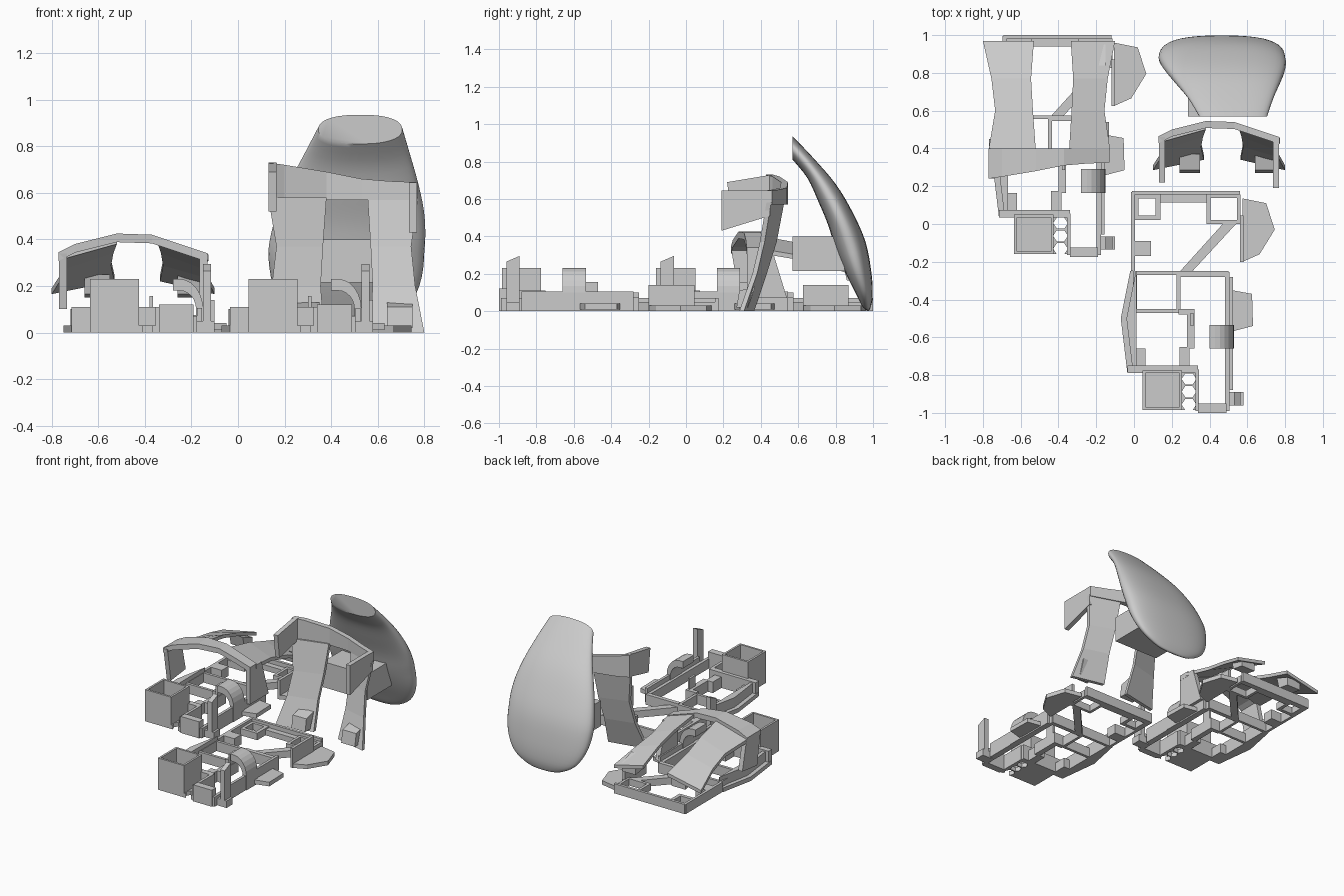
import bpy, bmesh, math
from mathutils import Matrix, Vector

if "Cube" in bpy.data.objects:
    bpy.data.objects.remove(bpy.data.objects["Cube"])

grey = bpy.data.materials.new("light_grey")
grey.diffuse_color = (0.6, 0.6, 0.6, 1)
grey.use_nodes = True
grey.node_tree.nodes["Principled BSDF"].inputs["Base Color"].default_value = grey.diffuse_color


def make(name, verts, faces):
    me = bpy.data.meshes.new(name)
    me.from_pydata(verts, [], faces)
    bm = bmesh.new()
    bm.from_mesh(me)
    bmesh.ops.recalc_face_normals(bm, faces=bm.faces)
    bm.to_mesh(me)
    bm.free()
    me.materials.append(grey)
    ob = bpy.data.objects.new(name, me)
    bpy.context.collection.objects.link(ob)
    return ob


def prism(name, pts, lo, hi, axis='z'):
    """Extrude a 2D outline along one axis."""
    put = {'z': lambda a, b, h: (a, b, h), 'x': lambda a, b, h: (h, a, b),
           'y': lambda a, b, h: (a, h, b)}[axis]
    n = len(pts)
    verts = [put(a, b, h) for h in (lo, hi) for a, b in pts]
    faces = [tuple(range(n)), tuple(range(n, 2 * n))]
    faces += [(i, (i + 1) % n, n + (i + 1) % n, n + i) for i in range(n)]
    return make(name, verts, faces)


def box(name, x0, x1, y0, y1, top):
    return prism(name, [(x0, y0), (x1, y0), (x1, y1), (x0, y1)], 0, top)


def ring(name, x0, x1, y0, y1, wall, top):
    """Rectangular frame around a rectangular hole."""
    verts = [(x, y, z) for z in (0, top) for w in (0, wall)
             for x, y in ((x0 + w, y0 + w), (x1 - w, y0 + w), (x1 - w, y1 - w), (x0 + w, y1 - w))]
    faces = []
    for i in range(4):
        j = (i + 1) % 4
        faces += [(i, j, 4 + j, 4 + i), (8 + i, 8 + j, 12 + j, 12 + i),
                  (i, j, 8 + j, 8 + i), (4 + i, 4 + j, 12 + j, 12 + i)]
    return make(name, verts, faces)


def strip(name, edge_a, edge_b, t):
    """Closed plate between two edges, with thickness t downwards."""
    n = len(edge_a)
    verts = [(x, y, z - d) for d in (0, t) for e in (edge_a, edge_b) for x, y, z in e]
    faces = [(0, n, 3 * n, 2 * n), (n - 1, 2 * n - 1, 4 * n - 1, 3 * n - 1)]
    for i in range(n - 1):
        for p, q in ((0, n), (2 * n, 3 * n), (0, 2 * n), (n, 3 * n)):
            faces.append((p + i, p + i + 1, q + i + 1, q + i))
    return make(name, verts, faces)


def copy_all(parts, suffix, matrix):
    for ob in parts:
        dup = ob.copy()
        dup.name = ob.name + suffix
        dup.matrix_world = matrix
        bpy.context.collection.objects.link(dup)


# Chassis, rear part
box("rear_left_rail", -0.015, 0.005, -0.25, 0.17, 0.07)
box("rear_bar", -0.01, 0.56, 0.155, 0.175, 0.07)
ring("rear_left_socket", 0, 0.14, 0.02, 0.16, 0.025, 0.05)
box("rear_cross_bar", 0.14, 0.39, 0.115, 0.156, 0.04)
ring("rear_right_socket", 0.385, 0.565, 0, 0.157, 0.02, 0.05)
box("rear_small_block", 0, 0.09, -0.17, -0.09, 0.07)
box("thumb_wall", 0.56, 0.58, -0.2, 0.045, 0.14)
prism("diagonal_brace", [(0.47, 0), (0.54, 0), (0.3, -0.26), (0.235, -0.26)], 0, 0.05)
prism("rear_wing", [(0.575, 0.135), (0.7, 0.11), (0.745, -0.03), (0.665, -0.16), (0.575, -0.2)], 0, 0.03)

# Chassis, middle part
ring("middle_socket", -0.005, 0.245, -0.47, -0.25, 0.02, 0.07)
side = [(-0.02, -0.25), (-0.07, -0.5), (-0.035, -0.79)]
prism("left_side_plate", side + [(0, -0.79), (0, -0.25)], 0, 0.03)
prism("left_side_rib", [(x + 0.03, y) for x, y in side] + [(0.012, -0.79), (0.012, -0.25)], 0, 0.1)
box("left_step", 0, 0.06, -0.755, -0.66, 0.07)
box("inner_rail", 0.28, 0.32, -0.66, -0.46, 0.08)
box("inner_rail_link", 0.235, 0.32, -0.48, -0.45, 0.08)
box("inner_rail_step", 0.24, 0.295, -0.76, -0.65, 0.08)
box("inner_post", 0.3, 0.315, -0.54, -0.47, 0.157)
box("middle_cross_bar", 0.24, 0.5, -0.28, -0.25, 0.075)
box("right_rail", 0.482, 0.505, -0.99, -0.255, 0.07)
box("right_rail_wall", 0.505, 0.525, -0.88, -0.28, 0.105)
prism("front_wing", [(0.515, -0.35), (0.625, -0.37), (0.63, -0.54), (0.515, -0.57)], 0.01, 0.04)

# Chassis, front part
box("front_cross_bar", -0.035, 0.34, -0.79, -0.75, 0.11)
ring("front_box", 0.045, 0.255, -0.985, -0.775, 0.015, 0.23)
box("front_box_floor", 0.05, 0.25, -0.98, -0.78, 0.02)
box("front_slot_bar", 0.34, 0.49, -1, -0.95, 0.12)
box("front_divider", 0.325, 0.345, -0.99, -0.77, 0.11)
prism("tall_post", [(-0.96, 0), (-0.89, 0), (-0.89, 0.295), (-0.96, 0.265)], 0.53, 0.565, 'x')
box("post_foot", 0.505, 0.58, -0.96, -0.89, 0.05)

# Curved hook beside the right rail: a bent strip
arc = [(math.sin(k * math.pi / 12), math.cos(k * math.pi / 12)) for k in range(7)]
outer = [(0.4, 0.23)] + [(0.43 + 0.1 * s, 0.1 + 0.13 * c) for s, c in arc] + [(0.53, 0)]
inner = [(0.4, 0.18)] + [(0.43 + 0.07 * s, 0.1 + 0.08 * c) for s, c in arc] + [(0.5, 0)]
prism("hook", outer + inner[::-1], -0.66, -0.535, 'y')

# Front floor with three hexagonal holes
floor = box("hex_hole_floor", 0.25, 0.335, -0.985, -0.775, 0.03)
for i in range(3):
    hexagon = [(0.291 + 0.039 * math.cos(k * math.pi / 3),
                -0.888 + 0.068 * (i - 1) + 0.034 * math.sin(k * math.pi / 3)) for k in range(6)]
    cut = prism("hex_cutter", hexagon, -0.1, 0.1)
    mod = floor.modifiers.new("hole", 'BOOLEAN')
    mod.operation, mod.solver, mod.object = 'DIFFERENCE', 'EXACT', cut
    bpy.context.view_layer.objects.active = floor
    bpy.ops.object.modifier_apply(modifier=mod.name)
    bpy.data.objects.remove(cut)

# Second chassis
copy_all(list(bpy.context.collection.objects), "_left_set", Matrix.Translation((-0.68, 0.825, 0)))

# Button cover: arched band, two flaps, two long plates and their blocks
arch = [(-0.77, 0.24, 0.345), (-0.7, 0.25, 0.38), (-0.52, 0.28, 0.425),
        (-0.37, 0.31, 0.42), (-0.25, 0.32, 0.38), (-0.13, 0.325, 0.34)]
cover = [strip("cover_band", arch, [(x, 0.4, z) for x, y, z in arch], 0.037)]
cover.append(prism("left_flap", [(0.24, 0.34), (0.4, 0.34), (0.45, 0.12), (0.28, 0.1)], -0.768, -0.735, 'x'))
cover.append(prism("right_flap", [(0.325, 0.33), (0.46, 0.33), (0.54, 0.07), (0.325, 0.07)], -0.165, -0.132, 'x'))
out_edge = [(-0.77, 0.39, 0.335), (-0.735, 0.6, 0.3), (-0.755, 0.77, 0.26), (-0.8, 0.97, 0.19)]
in_edge = [(-0.52, 0.39, 0.405), (-0.535, 0.6, 0.365), (-0.545, 0.77, 0.312), (-0.53, 0.97, 0.245)]


def mirrored(edge):
    return [(-0.1 - 0.87 * (x + 0.8), y, z) for x, y, z in edge]


cover.append(strip("left_button", out_edge, in_edge, 0.025))
cover.append(strip("right_button", mirrored(out_edge), mirrored(in_edge), 0.025))
for name, x in (("left_button_block", -0.66), ("right_button_block", -0.26)):
    cover.append(prism(name, [(0.84, 0.25), (0.95, 0.21), (0.95, 0.15), (0.86, 0.165)], x, x + 0.11, 'x'))

# Second cover standing on its rear end
copy_all(cover, "_upright", Matrix.Translation((0.9, 0.12, 0.97)) @ Matrix.Rotation(-math.pi / 2, 4, 'X'))

# Palm shell: smooth loft through (inner y, z, outer y, z, half width)
keys = [Vector(k) for k in (
    (.57, .81, .57, .935, .18), (.65, .71, .68, .82, .225), (.71, .58, .8, .68, .28),
    (.76, .46, .89, .53, .32), (.8, .33, .96, .37, .335), (.85, .21, .992, .2, .315),
    (.905, .1, .998, .08, .25), (.94, .03, .985, .015, .14), (.96, .008, .973, .002, .04))]
loft = []
for i in range(len(keys) - 1):
    p0, p1, p2, p3 = keys[max(i - 1, 0)], keys[i], keys[i + 1], keys[min(i + 2, len(keys) - 1)]
    for s in range(4):
        t = s / 4
        loft.append(0.5 * (2 * p1 + (p2 - p0) * t + (2 * p0 - 5 * p1 + 4 * p2 - p3) * t * t
                           + (3 * p1 - p0 - 3 * p2 + p3) * t ** 3))
loft.append(keys[-1])
N, verts, faces = 40, [], []
for iy, iz, oy, oz, rx in loft:
    cx = 0.465 + 0.06 * max(0, iz - 0.33) / 0.48
    for k in range(N):
        c, s = math.cos(2 * math.pi * k / N), math.sin(2 * math.pi * k / N)
        u = math.copysign(abs(c) ** 0.85, c)
        v = 0.5 + 0.5 * math.copysign(abs(s) ** 0.85, s)
        verts.append((cx + rx * u, iy + (oy - iy) * v, iz + (oz - iz) * v))
for i in range(len(loft) - 1):
    for k in range(N):
        a, b = i * N + k, i * N + (k + 1) % N
        faces.append((a, b, b + N, a + N))
faces += [tuple(range(N)), tuple(range(len(verts) - N, len(verts)))]
shell = make("palm_shell", verts, faces)
bpy.context.view_layer.objects.active = shell
shell.select_set(True)
bpy.ops.object.shade_smooth_by_angle(angle=math.radians(40))

# Mounting block on the inside of the shell
prism("shell_mount", [(0.57, 0.215), (0.85, 0.215), (0.82, 0.4), (0.57, 0.4)], 0.285, 0.64, 'x')
